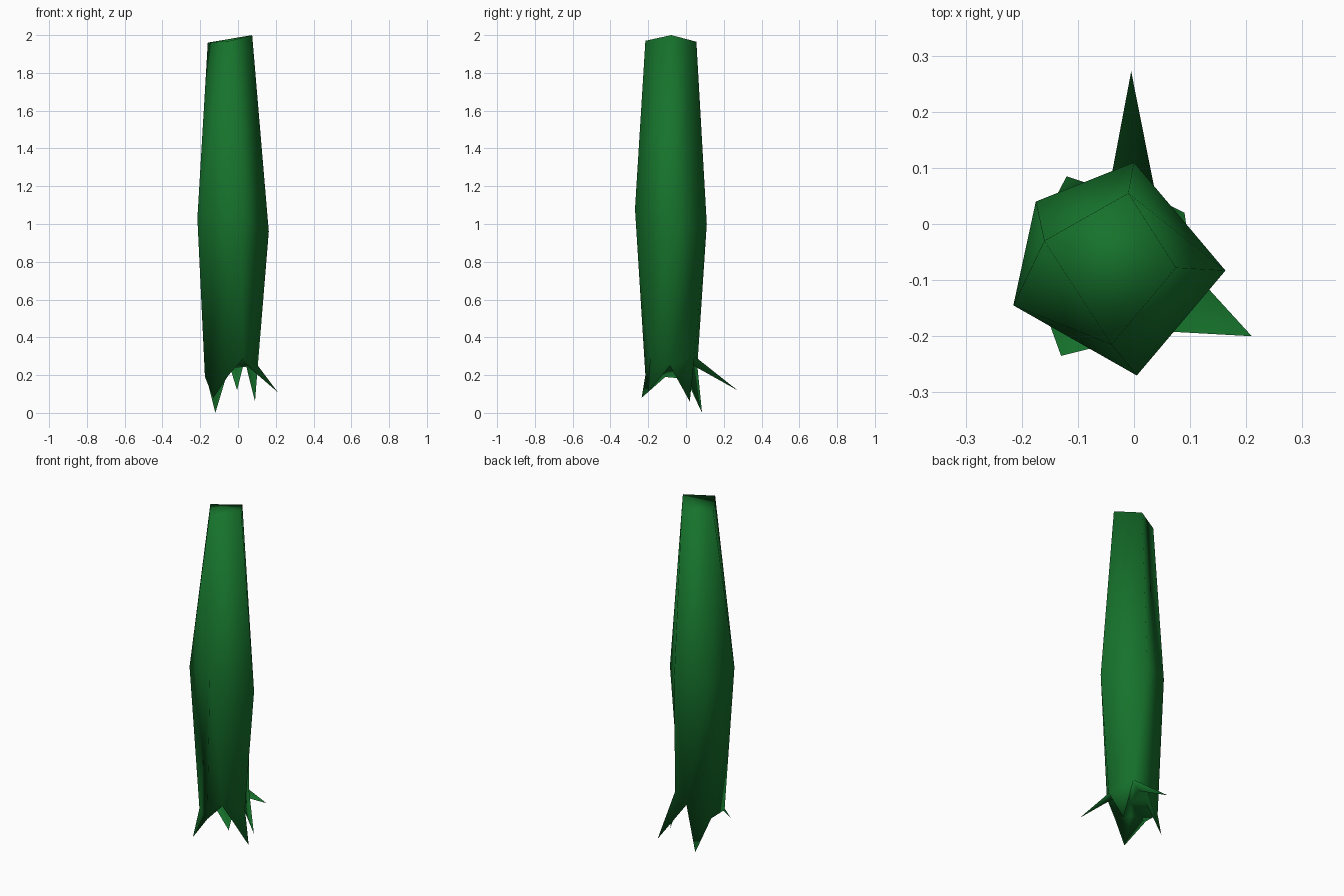
import bpy, bmesh
from mathutils import Vector

if "Cube" in bpy.data.objects:
    bpy.data.objects.remove(bpy.data.objects["Cube"])

green = bpy.data.materials.new("dark_green")
green.diffuse_color = (0.008, 0.17, 0.025, 1)
green.use_nodes = True
green.node_tree.nodes["Principled BSDF"].inputs["Base Color"].default_value = green.diffuse_color

bm = bmesh.new()


def ring(points):
    return [bm.verts.new(p) for p in points]


# Stalk rings: four-sided top, five-sided bulge, jagged base
top = ring([(-0.16, -0.03, 1.96), (-0.04, -0.215, 1.97), (0.075, -0.078, 2.0), (-0.01, 0.055, 1.965)])
mid = ring([(-0.215, -0.145, 1.03), (0.005, -0.27, 1.08), (0.163, -0.083, 0.96),
            (0.0, 0.11, 1.0), (-0.175, 0.04, 1.0)])
base = ring([(-0.175, -0.11, 0.19), (-0.05, -0.215, 0.2), (0.03, -0.19, 0.29), (0.105, -0.085, 0.25),
             (0.04, 0.045, 0.30), (-0.045, 0.06, 0.25), (-0.165, 0.0, 0.18)])

# Upper walls, the last bulge side narrows to one top corner
top_of = [0, 1, 2, 3, 0]
for i in range(5):
    j = (i + 1) % 5
    a, b = top[top_of[i]], top[top_of[j]]
    bm.faces.new([mid[i], mid[j], b] if a is b else [mid[i], mid[j], b, a])
bm.faces.new(top)

# Lower walls, bulge corners 1 and 3 spread over two base corners
bulge_of = [0, 1, 1, 2, 3, 3, 4]
for i in range(7):
    j = (i + 1) % 7
    a, b = mid[bulge_of[i]], mid[bulge_of[j]]
    bm.faces.new([base[i], base[j], b] if a is b else [base[i], base[j], b, a])

# Underside and pointed roots
centre = sum((v.co for v in base), Vector()) / 7
hub = bm.verts.new(centre)
tips = {0: (-0.13, -0.235, 0.08), 2: (0.21, -0.20, 0.11), 3: (0.09, 0.02, 0.06),
        4: (-0.005, 0.272, 0.12), 5: (-0.12, 0.085, 0.0)}
for i in range(7):
    a, b = base[i], base[(i + 1) % 7]
    if i in tips:
        tip = bm.verts.new(tips[i])
        inner = bm.verts.new(((a.co + b.co) / 2).lerp(centre, 0.3))
        bm.faces.new([b, a, tip])
        bm.faces.new([a, inner, tip])
        bm.faces.new([inner, b, tip])
        bm.faces.new([a, hub, inner])
        bm.faces.new([inner, hub, b])
    else:
        bm.faces.new([b, a, hub])

bmesh.ops.recalc_face_normals(bm, faces=bm.faces)
for f in bm.faces:
    f.smooth = True
mesh = bpy.data.meshes.new("stalk")
bm.to_mesh(mesh)
bm.free()
mesh.materials.append(green)
stalk = bpy.data.objects.new("stalk", mesh)
bpy.context.collection.objects.link(stalk)
